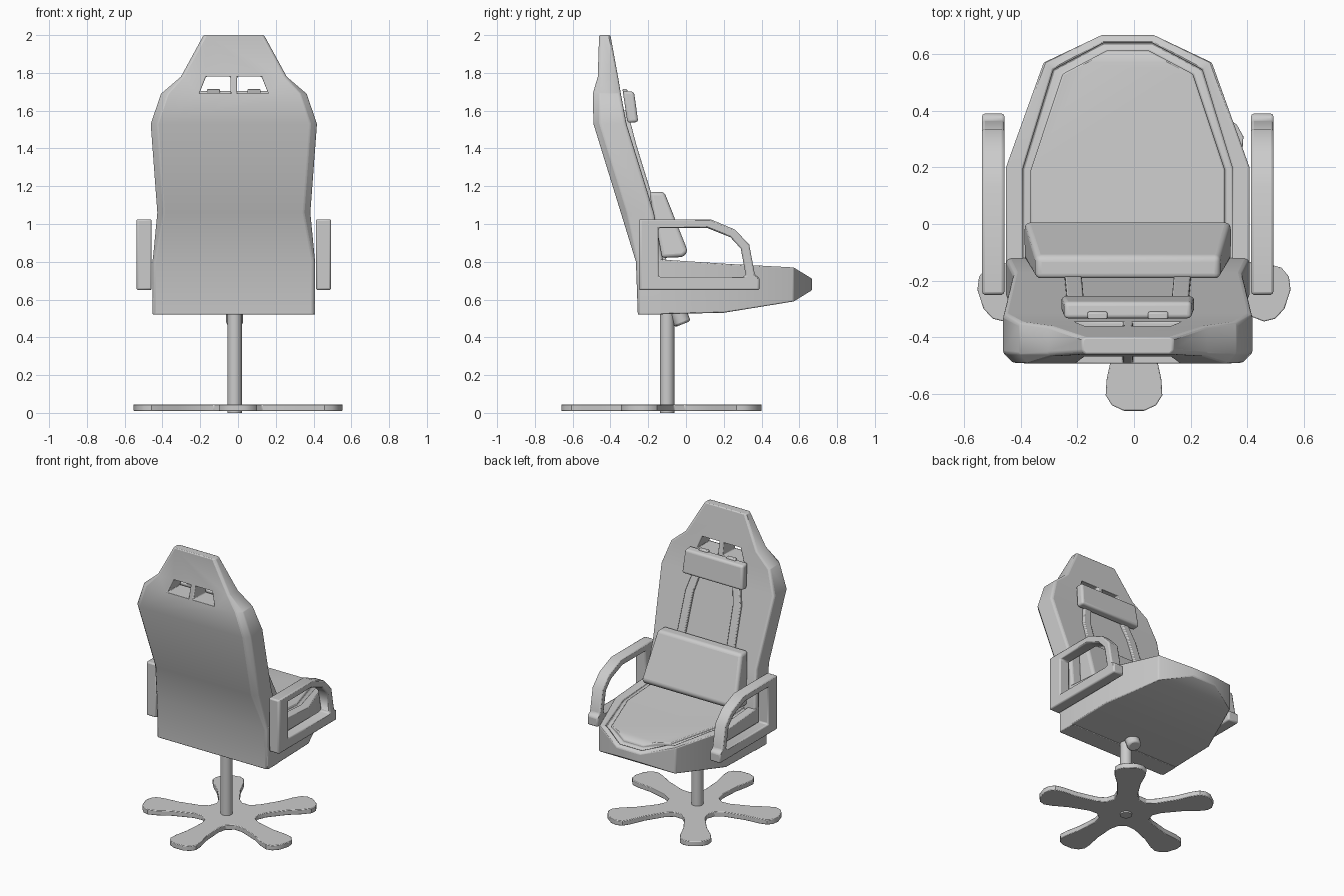
import bpy, bmesh, math
from mathutils import Vector

if "Cube" in bpy.data.objects:
    bpy.data.objects.remove(bpy.data.objects["Cube"])

CX = -0.022   # centre line of the upper chair


def make(name, bm, bevel=0.0, segs=2, smooth=35):
    bmesh.ops.recalc_face_normals(bm, faces=bm.faces)
    me = bpy.data.meshes.new(name)
    bm.to_mesh(me)
    bm.free()
    ob = bpy.data.objects.new(name, me)
    bpy.context.collection.objects.link(ob)
    return finish(ob, bevel, segs, smooth)


def finish(ob, bevel, segs=2, smooth=35):
    bpy.ops.object.select_all(action='DESELECT')
    bpy.context.view_layer.objects.active = ob
    ob.select_set(True)
    if bevel:
        m = ob.modifiers.new("bevel", 'BEVEL')
        m.width, m.segments, m.limit_method = bevel, segs, 'ANGLE'
        m.angle_limit = math.radians(40)
    if smooth:
        bpy.ops.object.shade_smooth_by_angle(angle=math.radians(smooth))
    return ob


def loft(name, sections, bevel=0.0, segs=2, smooth=35):
    """Closed cross-sections joined in order, capped at both ends."""
    bm = bmesh.new()
    rows = [[bm.verts.new(p) for p in s] for s in sections]
    n = len(rows[0])
    for a, b in zip(rows, rows[1:]):
        for i in range(n):
            j = (i + 1) % n
            bm.faces.new((a[i], a[j], b[j], b[i]))
    bm.faces.new(rows[0])
    bm.faces.new(rows[-1])
    return make(name, bm, bevel, segs, smooth)


def ring(name, outer, inner, offset, bevel=0.0):
    """Frame between two matching closed outlines, thickened by offset."""
    bm = bmesh.new()
    off = Vector(offset)
    loops = [[bm.verts.new(Vector(p) + d) for p in pts]
             for pts, d in ((outer, off * 0), (inner, off * 0), (inner, off), (outer, off))]
    n = len(outer)
    for k in range(4):
        a, b = loops[k], loops[(k + 1) % 4]
        for i in range(n):
            j = (i + 1) % n
            bm.faces.new((a[i], a[j], b[j], b[i]))
    return make(name, bm, bevel)


def cut(ob, cutter):
    cutter.hide_render = True
    bpy.context.view_layer.objects.active = ob
    m = ob.modifiers.new("cut", 'BOOLEAN')
    m.operation, m.solver, m.object = 'DIFFERENCE', 'EXACT', cutter
    bpy.ops.object.modifier_apply(modifier=m.name)
    bpy.data.objects.remove(cutter)


def interp(table, t):
    for (a, va), (b, vb) in zip(table, table[1:]):
        if t <= b:
            return va + (vb - va) * (t - a) / (b - a)
    return table[-1][1]


# backrest: z, back y, front y, half width
BACK = [(0.52, -0.255, -0.12, 0.43), (0.80, -0.265, -0.12, 0.43), (1.06, -0.345, -0.17, 0.405),
        (1.53, -0.49, -0.315, 0.44), (1.69, -0.493, -0.345, 0.385), (1.78, -0.467, -0.36, 0.28),
        (2.0, -0.46, -0.40, 0.16)]
sections = []
for z, yb, yf, w in BACK:
    c = 0.012 if z < 0.9 or z > 1.7 else 0.035
    half = [(w - 0.01, yf), (w, yf - 0.01), (w, yb + c), (w - c, yb)]
    sections.append([(CX + x, y, z) for x, y in half] + [(CX - x, y, z) for x, y in reversed(half)])
back = loft("backrest", sections, smooth=0)

# two belt openings
for s in (-1, 1):
    prof = [(0.018, 1.69), (0.183, 1.69), (0.147, 1.78), (0.018, 1.78)]
    cut(back, loft("opening_cutter", [[(CX + s * x, y, z) for x, z in prof] for y in (-0.7, -0.1)], smooth=0))
finish(back, 0.006)

# raised bands on the backrest front
front = [(r[0], r[2]) for r in BACK]
for s, side in ((-1, "left"), (1, "right")):
    rows = []
    for z, xi, xo in ((0.80, 0.19, 0.25), (1.06, 0.165, 0.225), (1.42, 0.155, 0.215), (1.60, 0.115, 0.165)):
        y = interp(front, z)
        rows.append([(CX + s * xi, y - 0.02, z), (CX + s * xo, y - 0.02, z),
                     (CX + s * xo, y + 0.018, z), (CX + s * xi, y + 0.018, z)])
    loft(side + "_backrest_band", rows, 0.006)

# seat: y, half width, bottom z, top z
SEAT = [(-0.25, 0.43, 0.52, 0.82), (0.2, 0.43, 0.53, 0.79), (0.57, 0.297, 0.59, 0.77), (0.668, 0.09, 0.65, 0.71)]
seat = loft("seat", [[(CX - w, y, b), (CX + w, y, b), (CX + w, y, t), (CX - w, y, t)]
                     for y, w, b, t in SEAT], smooth=0)
top = [(r[0], r[3]) for r in SEAT]


def seat_outline(pts):
    full = pts + [(-x, y) for x, y in reversed(pts)]
    return [(CX + x, y, interp(top, y) - 0.018) for x, y in full]


cut(seat, ring("groove_cutter",
               seat_outline([(0.37, -0.2), (0.37, 0.195), (0.263, 0.545), (0.085, 0.64)]),
               seat_outline([(0.343, -0.17), (0.343, 0.19), (0.23, 0.53), (0.075, 0.612)]), (0, 0, 0.1)))
finish(seat, 0.006)

# armrest frames
OUT = [(-0.25, 0.65), (0.39, 0.65), (0.39, 0.715), (0.365, 0.73), (0.335, 0.89), (0.26, 0.97), (0.13, 1.025), (-0.25, 1.025)]
INN = [(-0.145, 0.72), (0.30, 0.72), (0.315, 0.725), (0.315, 0.735), (0.29, 0.87), (0.235, 0.93), (0.11, 0.98), (-0.145, 0.98)]
for s, side in ((-1, "left"), (1, "right")):
    x = CX + s * 0.475 - 0.04
    ring(side + "_armrest", [(x, y, z) for y, z in OUT], [(x, y, z) for y, z in INN], (0.08, 0, 0), 0.012)


# cushions: side profile (y, z, half width)
def cushion(name, prof, bevel):
    loft(name, [[(CX + s * w, y, z) for y, z, w in prof] for s in (-1, 1)], bevel, 4)


cushion("lumbar_cushion", [(-0.195, 1.17, 0.325), (-0.115, 1.17, 0.325), (0.01, 0.855, 0.365), (-0.015, 0.825, 0.365),
                           (-0.13, 0.82, 0.365)], 0.03)
cushion("head_cushion", [(-0.335, 1.705, 0.225), (-0.275, 1.70, 0.225), (-0.253, 1.54, 0.235), (-0.31, 1.535, 0.235)], 0.015)

# strap tabs on the head cushion
for s, side in ((-1, "left"), (1, "right")):
    x = CX + s * 0.107
    loft(side + "_strap_tab", [[(x - 0.035, y, z), (x + 0.035, y, z), (x + 0.035, y + 0.025, z), (x - 0.035, y + 0.025, z)]
                               for y, z in ((-0.325, 1.66), (-0.337, 1.714))], 0.005)

# star base outline: five rounded feet
C = Vector((0, -0.09))
half = [(0.16, 0.08), (0.22, 0.066), (0.36, 0.075), (0.46, 0.097), (0.515, 0.1), (0.55, 0.078), (0.57, 0.035)]
foot = [(r, -o) for r, o in half] + [(r, o) for r, o in reversed(half)]
outline = []
for k in range(5):
    a = math.radians(-90 + 72 * k)
    d, n = Vector((math.cos(a), math.sin(a))), Vector((-math.sin(a), math.cos(a)))
    outline += [C + d * r + n * o for r, o in foot]
loft("star_base", [[(p.x, p.y, z) for p in outline] for z in (0.01, 0.045)], 0.004)


# column and tilt knob
def rod(name, a, b, r, bevel):
    a, b = Vector(a), Vector(b)
    bpy.ops.mesh.primitive_cylinder_add(vertices=32, radius=r, depth=(b - a).length, location=(a + b) / 2)
    ob = bpy.context.object
    ob.name = name
    ob.rotation_euler = (b - a).to_track_quat('Z', 'Y').to_euler()
    finish(ob, bevel)


rod("column", (-0.018, -0.1, 0.0), (-0.018, -0.1, 0.56), 0.038, 0)
rod("tilt_knob", (-0.018, -0.06, 0.58), (-0.018, -0.017, 0.47), 0.045, 0.012)
